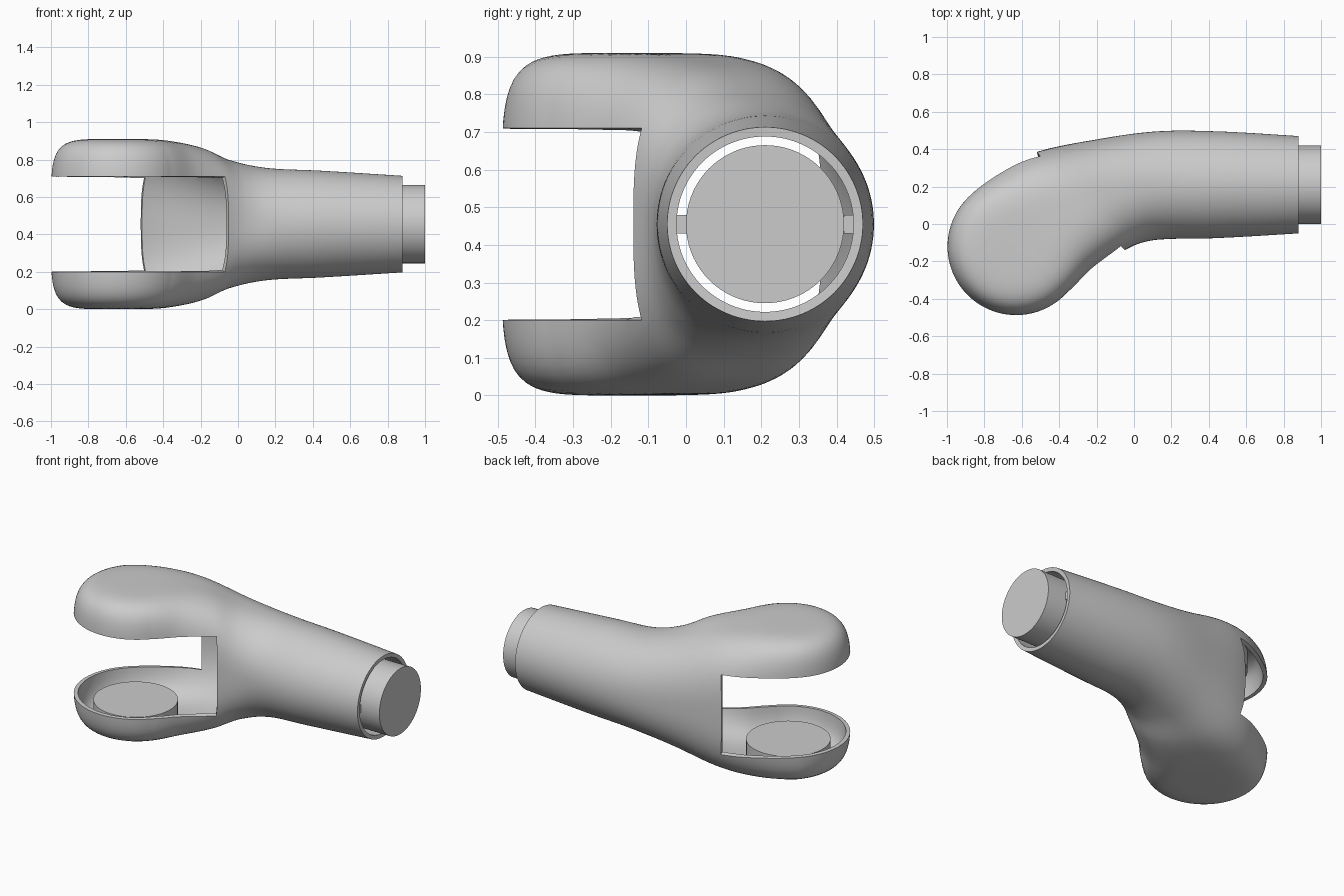
import bpy, bmesh, math
from mathutils import Vector, Matrix

if "Cube" in bpy.data.objects:
    bpy.data.objects.remove(bpy.data.objects["Cube"])

ZC = 0.455                      # mid height of the whole link
LOBE = Vector((-0.63, -0.12))   # centre of the round fork lobes
R, H, M = 0.37, 0.455, 5.5      # lobe radius, half height, roundness
A = math.radians(48)
DIR, SIDE = Vector((math.cos(A), math.sin(A))), Vector((-math.sin(A), math.cos(A)))
SEG = 112


def lobe_chord(a):
    c = LOBE - DIR * R * math.cos(a)
    w = SIDE * R * math.sin(a)
    return c + w, c - w


def polar(n):
    """Superellipse points, evenly spaced by angle."""
    pts = []
    for j in range(SEG):
        t = 2 * math.pi * j / SEG
        c, s = math.cos(t), math.sin(t)
        r = (abs(c) ** n + abs(s) ** n) ** (-1 / n)
        pts.append((r * c, r * s))
    return pts


def smooth_spline(p, steps):
    """Catmull-Rom through p[1:-1]."""
    out = []
    for i in range(1, len(p) - 2):
        for k in range(steps):
            t = k / steps
            out.append([0.5 * (2 * b + (c - a) * t + (2 * a - 5 * b + 4 * c - d) * t * t
                        + (3 * b - a - 3 * c + d) * t ** 3)
                        for a, b, c, d in zip(p[i - 1], p[i], p[i + 1], p[i + 2])])
    out.append(p[-2])
    return out


def finish(ob, angle=35):
    bpy.ops.object.select_all(action='DESELECT')
    ob.select_set(True)
    bpy.context.view_layer.objects.active = ob
    for m in list(ob.modifiers):
        bpy.ops.object.modifier_apply(modifier=m.name)
    bpy.ops.object.shade_smooth_by_angle(angle=math.radians(angle))


def make(name, bm):
    me = bpy.data.meshes.new(name)
    bm.to_mesh(me)
    bm.free()
    ob = bpy.data.objects.new(name, me)
    bpy.context.collection.objects.link(ob)
    return ob


def cylinder(name, r, depth, matrix):
    bm = bmesh.new()
    bmesh.ops.create_cone(bm, cap_ends=True, segments=72, radius1=r, radius2=r,
                          depth=depth, matrix=matrix)
    finish(make(name, bm))


# Shell cross-sections: domed lobe first, then lofted arm to the round sleeve
bm = bmesh.new()
rings = []
for k in range(30):
    a = math.radians(3 + 87 * k / 30)
    o, i = lobe_chord(a)
    ring = []
    for u, v in polar(M):
        rho2 = math.cos(a) ** 2 + (math.sin(a) * u) ** 2
        z = H * max(0, 1 - rho2 ** (M / 2)) ** (1 / M)
        p = (o + i) / 2 + (o - i) / 2 * u
        ring.append(bm.verts.new((p.x, p.y, ZC + math.copysign(z, v))))
    rings.append(ring)

o0, i0 = lobe_chord(math.radians(62))
o1, i1 = lobe_chord(math.pi / 2)
stations = [  # outer x, y, inner x, y, half height, roundness
    (*o0, *i0, 0.455, M),
    (*o1, *i1, 0.455, M),
    (-0.72, 0.28, -0.22, -0.245, 0.448, 4.0),
    (-0.52, 0.385, -0.05, -0.14, 0.415, 3.0),
    (-0.20, 0.452, 0.06, -0.095, 0.345, 2.4),
    (0.12, 0.495, 0.19, -0.08, 0.300, 2.1),
    (0.45, 0.495, 0.45, -0.075, 0.285, 2.0),
    (0.88, 0.47, 0.88, -0.05, 0.258, 2.0),
    (1.30, 0.44, 1.30, -0.02, 0.23, 2.0)]
for ox, oy, ix, iy, h, n in smooth_spline(stations, 10):
    rings.append([bm.verts.new(((ox + ix) / 2 + (ox - ix) / 2 * u,
                                (oy + iy) / 2 + (oy - iy) / 2 * u, ZC + h * v))
                  for u, v in polar(n)])
for a, b in zip(rings, rings[1:]):
    for j in range(SEG):
        k = (j + 1) % SEG
        bm.faces.new((a[j], a[k], b[k], b[j]))

# Fork slot: split along its three planes and remove what lies between
slot_point = Vector((-0.52, 0.385, 0))
slot_normal = Vector((0.525, 0.47, 0)).normalized()
for co, no in (((0, 0, 0.20), (0, 0, 1)), ((0, 0, 0.71), (0, 0, 1)), (slot_point, slot_normal)):
    bmesh.ops.bisect_plane(bm, geom=bm.verts[:] + bm.edges[:] + bm.faces[:], dist=1e-5,
                           plane_co=co, plane_no=no)
cut = []
for f in bm.faces:
    c = f.calc_center_median()
    if 0.20 < c.z < 0.71 and (c - slot_point).dot(slot_normal) < 0:
        cut.append(f)
bmesh.ops.delete(bm, geom=cut, context='FACES')
bmesh.ops.delete(bm, geom=[v for v in bm.verts if not v.link_faces], context='VERTS')
shell = make("forked_arm_shell", bm)
wall = shell.modifiers.new("wall", 'SOLIDIFY')
wall.thickness, wall.offset = 0.025, -1
finish(shell)

# Round pivot pads inside both lobes
for name, z in (("lower_pivot_pad", 0.09), ("upper_pivot_pad", 2 * ZC - 0.09)):
    cylinder(name, 0.245, 0.13, Matrix.Translation((LOBE.x - 0.01, LOBE.y, z)))

# Plug sticking out of the sleeve
cylinder("sleeve_plug", 0.21, 0.22,
         Matrix.Translation((0.89, 0.21, ZC)) @ Matrix.Rotation(math.pi / 2, 4, 'Y'))

# Small locating tabs between plug and sleeve
for name, y, w in (("front_tab", -0.015, 0.04), ("rear_tab", 0.435, 0.03)):
    bm = bmesh.new()
    bmesh.ops.create_cube(bm, size=1, matrix=Matrix.Translation((0.84, y, ZC))
                          @ Matrix.Diagonal((0.06, w, 0.05, 1)))
    make(name, bm)
